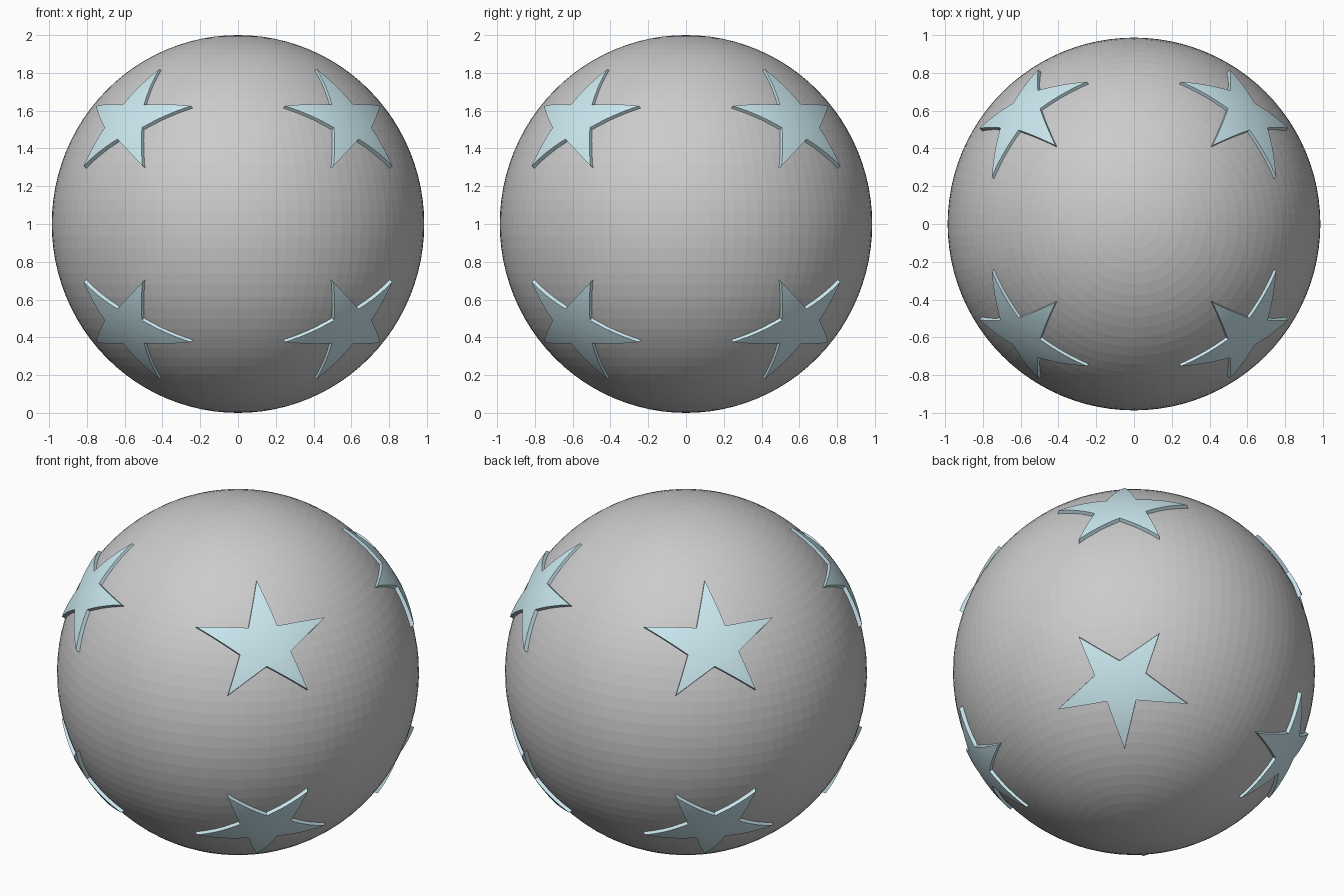
import bpy, bmesh, math
from mathutils import Vector

if "Cube" in bpy.data.objects:
    bpy.data.objects.remove(bpy.data.objects["Cube"])

# ball: finely faceted sphere standing on z = 0
bpy.ops.mesh.primitive_uv_sphere_add(segments=96, ring_count=48, radius=1, location=(0, 0, 1))
ball = bpy.context.object
ball.name = "ball"
ball.scale = (0.986, 0.986, 1.0)

# star outline, right half from the top tip to the bottom notch (across, up)
half = [(0, .331), (.08, .063), (.355, .101), (.14, -.08), (.22, -.289), (0, -.155)]
outline = half + [(-u, v) for u, v in reversed(half[1:-1])]

# directions of the raised star facing one corner of the ball
normal = Vector((1, 1, 1)).normalized()
across = Vector((-1, 1, 0)).normalized()
up = normal.cross(across).normalized()
OUTER, INNER = 1.009, 0.965


def place(vert, radius):
    """Lift a flat star point onto a sphere of the given radius."""
    u, v = vert.co.x, vert.co.y
    depth = math.sqrt(radius ** 2 - u * u - v * v)
    vert.co = across * u + up * v + normal * depth


# flat star fan, subdivided so it can bend over the ball
bm = bmesh.new()
centre = bm.verts.new((0, -.01, 0))
rim = [bm.verts.new((u, v, 0)) for u, v in outline]
for i in range(len(rim)):
    bm.faces.new((centre, rim[i], rim[(i + 1) % len(rim)]))
bmesh.ops.subdivide_edges(bm, edges=bm.edges[:], cuts=7, use_grid_fill=True)

# thicken: original layer inside the ball, extruded layer just above it
base = bm.verts[:]
result = bmesh.ops.extrude_face_region(bm, geom=bm.faces[:], use_keep_orig=True)
top = [g for g in result["geom"] if isinstance(g, bmesh.types.BMVert)]
for vert in base:
    place(vert, INNER)
for vert in top:
    place(vert, OUTER)
bmesh.ops.recalc_face_normals(bm, faces=bm.faces[:])
mesh = bpy.data.meshes.new("stars")
bm.to_mesh(mesh)
bm.free()

# eight stars by mirroring through the ball centre
stars = bpy.data.objects.new("stars", mesh)
stars.location = (0, 0, 1)
bpy.context.collection.objects.link(stars)
mirror = stars.modifiers.new("mirror", 'MIRROR')
mirror.use_axis = (True, True, True)
mirror.use_mirror_merge = False

blue = bpy.data.materials.new("pale_blue")
blue.diffuse_color = (0.6, 0.82, 0.88, 1)
blue.use_nodes = True
blue.node_tree.nodes["Principled BSDF"].inputs["Base Color"].default_value = blue.diffuse_color
mesh.materials.append(blue)

bpy.ops.object.select_all(action='DESELECT')
stars.select_set(True)
bpy.context.view_layer.objects.active = stars
bpy.ops.object.shade_smooth_by_angle(angle=math.radians(30))
